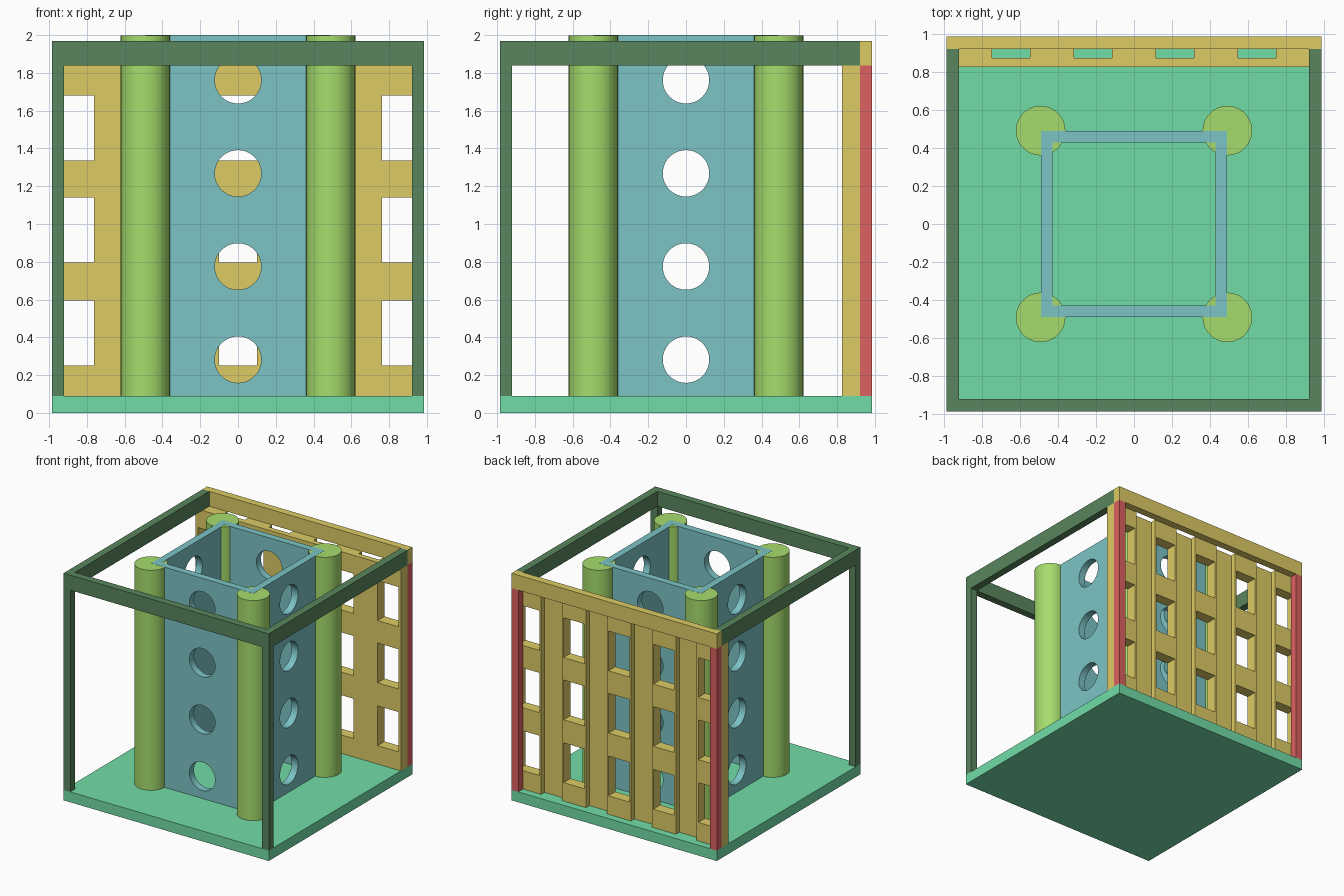
import bpy, bmesh, math
from mathutils import Matrix, Vector

if "Cube" in bpy.data.objects:
    bpy.data.objects.remove(bpy.data.objects["Cube"])


def material(name, rgb):
    m = bpy.data.materials.new(name)
    m.diffuse_color = (*rgb, 1)
    m.use_nodes = True
    m.node_tree.nodes["Principled BSDF"].inputs["Base Color"].default_value = m.diffuse_color
    return m


MINT = material("mint", (0.17, 0.72, 0.39))
DARK = material("dark_green", (0.10, 0.24, 0.11))
SAND = material("sand", (0.72, 0.60, 0.13))
RED = material("red", (0.72, 0.12, 0.12))
BLUE = material("blue", (0.20, 0.55, 0.56))
LIME = material("lime", (0.38, 0.72, 0.15))


def add_box(bm, x0, x1, y0, y1, z0, z1):
    size = Vector((x1 - x0, y1 - y0, z1 - z0))
    mid = Vector((x0 + x1, y0 + y1, z0 + z1)) / 2
    bmesh.ops.create_cube(bm, size=1,
                          matrix=Matrix.Translation(mid) @ Matrix.Diagonal((*size, 1)))


def add_cylinder(bm, centre, r, depth, rot=Matrix.Identity(4), sides=48):
    bmesh.ops.create_cone(bm, cap_ends=True, segments=sides, radius1=r, radius2=r,
                          depth=depth, matrix=Matrix.Translation(centre) @ rot)


def finish(bm, name, mat=None):
    me = bpy.data.meshes.new(name)
    bm.to_mesh(me)
    bm.free()
    ob = bpy.data.objects.new(name, me)
    bpy.context.collection.objects.link(ob)
    if mat:
        me.materials.append(mat)
    return ob


def boxes(name, mat, *dims):
    bm = bmesh.new()
    for d in dims:
        add_box(bm, *d)
    return finish(bm, name, mat)


def select(ob):
    bpy.ops.object.select_all(action='DESELECT')
    ob.select_set(True)
    bpy.context.view_layer.objects.active = ob


def cut(ob, cutter):
    cutter.hide_render = True
    mod = ob.modifiers.new("cut", 'BOOLEAN')
    mod.operation, mod.solver, mod.object = 'DIFFERENCE', 'EXACT', cutter
    select(ob)
    bpy.ops.object.modifier_apply(modifier=mod.name)
    bpy.data.objects.remove(cutter)


W, I = 0.985, 0.92            # outer and inner half widths of the frame
B, T, H = 0.09, 1.84, 1.97    # base top, rail bottom, rail top

# Base plate
boxes("base_plate", MINT, (-W, W, -W, W, 0, B))

# Open frame: front posts, front and side rails, back posts and rail
for side, x0, x1 in (("left", -W, -I), ("right", I, W)):
    boxes(f"front_post_{side}", DARK, (x0, x1, -W, -I, B, T))
    boxes(f"side_rail_{side}", DARK, (x0, x1, -I, I, T, H))
    boxes(f"back_post_{side}", RED, (x0, x1, I, W, B, T))
boxes("front_rail", DARK, (-W, W, -W, -I, T, H))
boxes("back_rail", SAND, (-W, W, I, W, T, H))

# Back wall with window grid and vertical grooves on the outer face
wall = boxes("back_wall", SAND, (-W, W, 0.825, I, B, T))
PITCH = 0.431
cut(wall, boxes("windows", None, *[
    (c * PITCH - 0.1, c * PITCH + 0.1, 0.7, 1.1, z, z + 0.345)
    for c in range(-2, 3) for z in (0.25, 0.795, 1.335)]))
cut(wall, boxes("grooves", None, *[
    (c * PITCH - 0.1, c * PITCH + 0.1, 0.873, 1.1, 0, 2.1)
    for c in (-1.5, -0.5, 0.5, 1.5)]))

# Square tower shell with round holes through all four walls
tower = boxes("tower", BLUE, (-0.49, 0.49, -0.49, 0.49, B, 2.0))
cut(tower, boxes("core", None, (-0.428, 0.428, -0.428, 0.428, 0, 2.2)))
for axis in 'XY':
    bm = bmesh.new()
    for i in range(4):
        add_cylinder(bm, (0, 0, 0.282 + i * 0.493), 0.123, 1.5,
                     Matrix.Rotation(math.pi / 2, 4, axis))
    cut(tower, finish(bm, "holes"))

# Corner columns
for n, (sx, sy) in enumerate(((-1, -1), (1, -1), (1, 1), (-1, 1)), 1):
    bm = bmesh.new()
    add_cylinder(bm, (sx * 0.491, sy * 0.491, (B + 1.999) / 2), 0.13, 1.999 - B)
    finish(bm, f"corner_column_{n}", LIME)

for name in ["tower"] + [f"corner_column_{n}" for n in range(1, 5)]:
    select(bpy.data.objects[name])
    bpy.ops.object.shade_smooth_by_angle(angle=math.radians(30))
